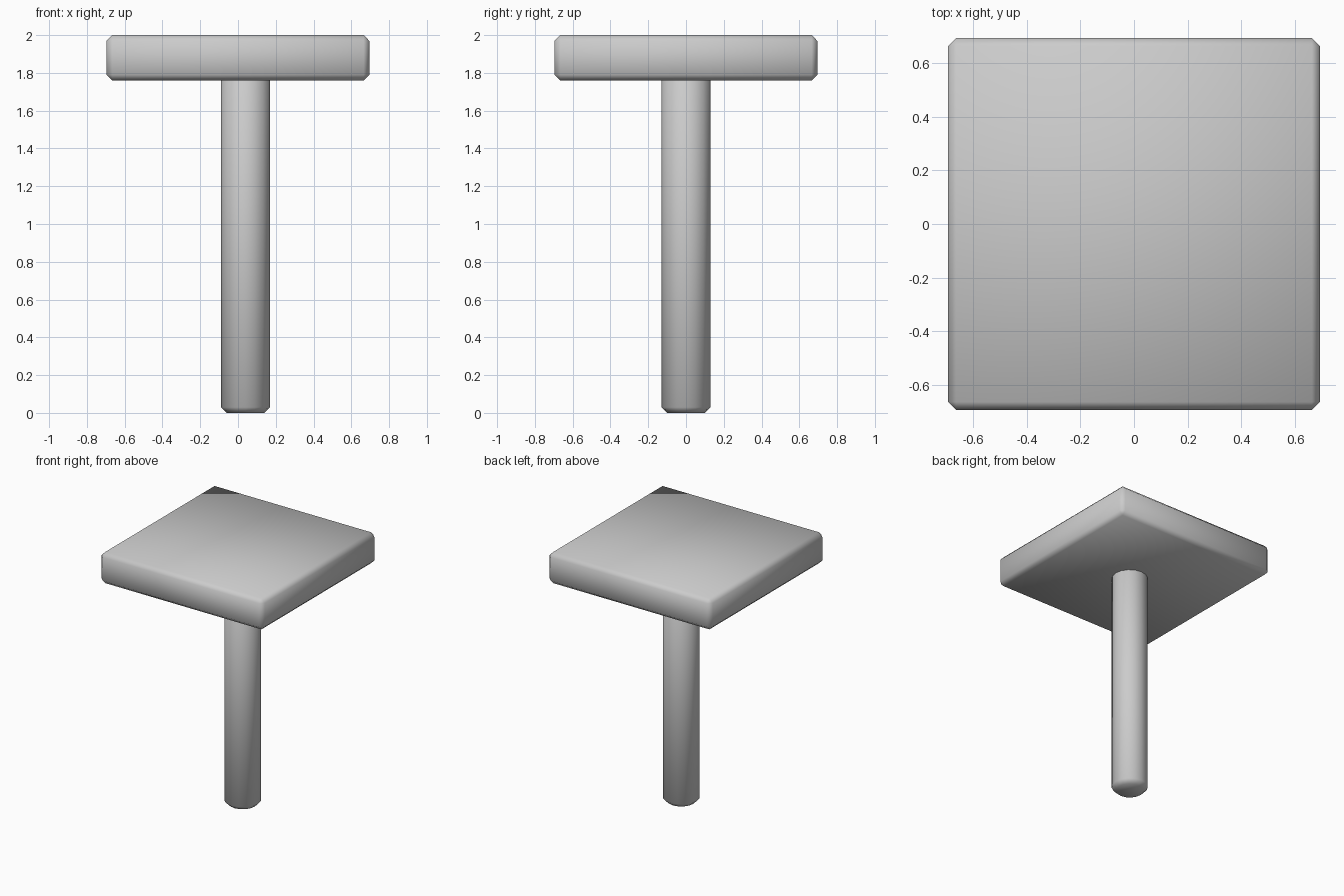
import bpy, bmesh
from mathutils import Matrix

if "Cube" in bpy.data.objects:
    bpy.data.objects.remove(bpy.data.objects["Cube"])

BEVEL = 0.03


def finish(name, bm, edges):
    """Chamfer the given edges, then make a smooth-shaded object."""
    bmesh.ops.bevel(bm, geom=edges, offset=BEVEL, segments=1,
                    affect='EDGES', clamp_overlap=True)
    for f in bm.faces:
        f.smooth = True
    mesh = bpy.data.meshes.new(name)
    bm.to_mesh(mesh)
    bm.free()
    obj = bpy.data.objects.new(name, mesh)
    bpy.context.collection.objects.link(obj)
    return obj


# Square slab on top
bm = bmesh.new()
bmesh.ops.create_cube(bm, size=1, matrix=Matrix.Translation((0, 0, 1.88))
                      @ Matrix.Diagonal((1.39, 1.39, 0.24, 1)))
finish("slab", bm, bm.edges[:])

# Round post, slightly off centre, running up into the slab
bm = bmesh.new()
bmesh.ops.create_cone(bm, cap_ends=True, segments=16, radius1=0.13, radius2=0.13,
                      depth=1.8, matrix=Matrix.Translation((0.04, 0, 0.9)))
rims = [e for e in bm.edges if abs(e.verts[0].co.z - e.verts[1].co.z) < 1e-4]
finish("post", bm, rims)
